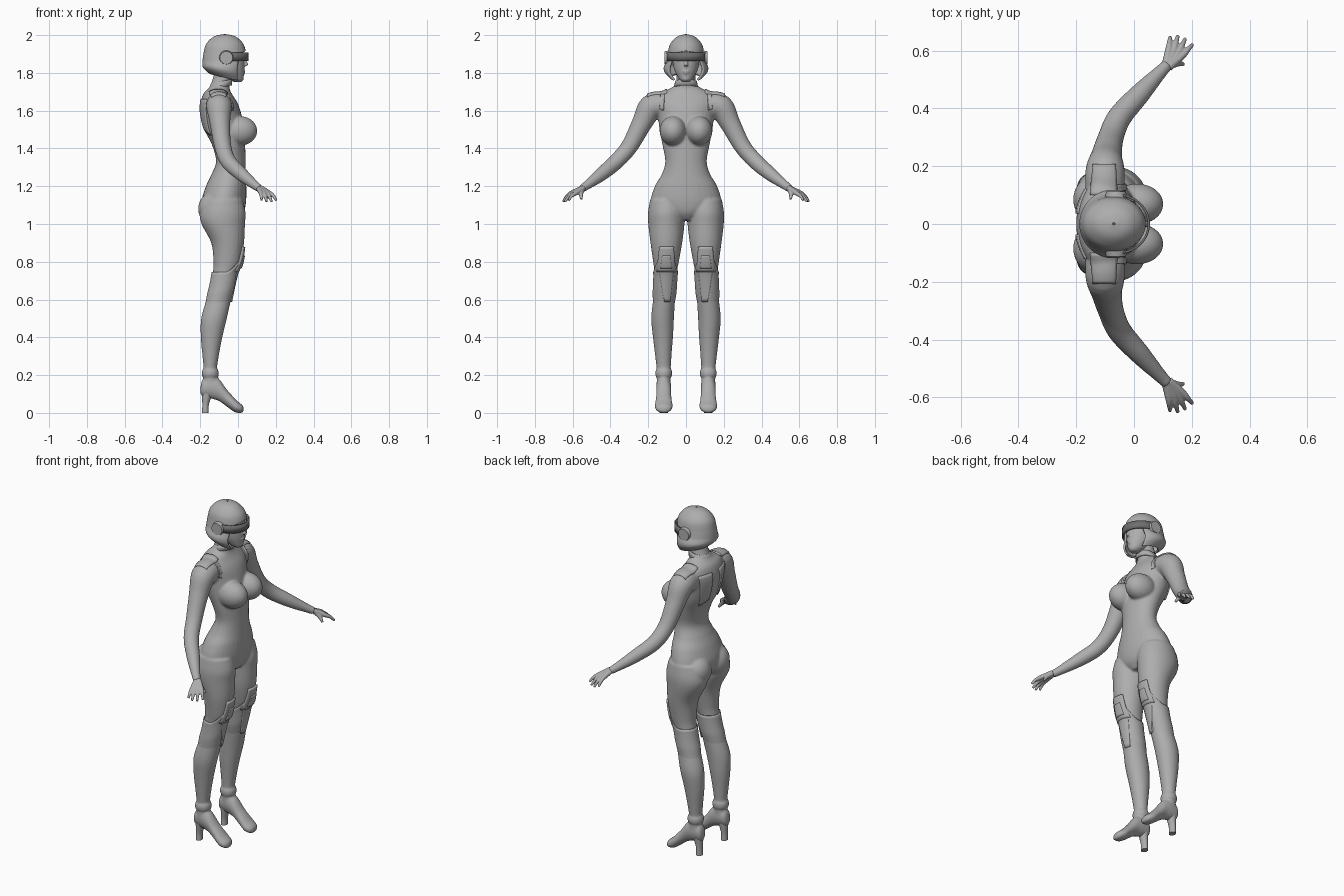
import bpy, bmesh
from math import sin, cos, pi, radians
from mathutils import Vector, Matrix
from mathutils.bvhtree import BVHTree

if "Cube" in bpy.data.objects:
    bpy.data.objects.remove(bpy.data.objects["Cube"], do_unlink=True)


def material(name, value):
    m = bpy.data.materials.new(name)
    m.use_nodes = True
    col = (value, value, value, 1)
    m.diffuse_color = col
    m.node_tree.nodes["Principled BSDF"].inputs["Base Color"].default_value = col
    return m


GREY = material("body grey", 0.42)
DARK = material("visor dark grey", 0.16)
SIDES = (1, -1)


def finish(name, bm, mat=GREY, voxel=0, smooth=0, thick=0):
    bmesh.ops.recalc_face_normals(bm, faces=bm.faces)
    me = bpy.data.meshes.new(name)
    bm.to_mesh(me)
    bm.free()
    ob = bpy.data.objects.new(name, me)
    bpy.context.collection.objects.link(ob)
    me.materials.append(mat)
    if voxel:
        r = ob.modifiers.new("fuse", 'REMESH')
        r.mode, r.voxel_size, r.use_smooth_shade = 'VOXEL', voxel, True
        s = ob.modifiers.new("soften", 'SMOOTH')
        s.factor, s.iterations = 0.5, smooth
    if thick:
        s = ob.modifiers.new("thickness", 'SOLIDIFY')
        s.thickness, s.offset = thick, 0
    bpy.ops.object.select_all(action='DESELECT')
    ob.select_set(True)
    bpy.context.view_layer.objects.active = ob
    if voxel:
        bpy.ops.object.shade_smooth()
    else:
        bpy.ops.object.shade_smooth_by_angle(angle=radians(40))
    return ob


def dense(keys, n=6):
    """Smooth curve through the key tuples."""
    out = []
    for i in range(len(keys) - 1):
        a, b = keys[max(i - 1, 0)], keys[i]
        c, d = keys[i + 1], keys[min(i + 2, len(keys) - 1)]
        for k in range(n):
            t = k / n
            out.append(tuple(0.5 * (2*q + (r - p)*t + (2*p - 5*q + 4*r - s)*t*t
                                    + (3*q - p - 3*r + s)*t**3)
                             for p, q, r, s in zip(a, b, c, d)))
    return out + [tuple(keys[-1])]


def grid(bm, rows, wrap=True, caps=True):
    vs = [[bm.verts.new(p) for p in row] for row in rows]
    n = len(vs[0])
    for a, b in zip(vs, vs[1:]):
        for i in range(n if wrap else n - 1):
            j = (i + 1) % n
            bm.faces.new((a[i], a[j], b[j], b[i]))
    if caps:
        bm.faces.new(vs[0][::-1])
        bm.faces.new(vs[-1])


def loft(bm, keys, side=1, n=32):
    """Stack of ellipses, keys are (z, cx, cy, rx, ry)."""
    grid(bm, [[(cx + rx*cos(2*pi*i/n), side*(cy + ry*sin(2*pi*i/n)), z) for i in range(n)]
              for z, cx, cy, rx, ry in dense(keys)])


def tube(bm, keys, side=1, n=20):
    """Round limb, keys are (x, y, z, radius)."""
    pts = dense(keys)
    rows = []
    for i, (x, y, z, r) in enumerate(pts):
        t = Vector(pts[min(i+1, len(pts)-1)][:3]) - Vector(pts[max(i-1, 0)][:3])
        q = t.to_track_quat('Z', 'Y')
        ring = [Vector((x, y, z)) + q @ Vector((r*cos(2*pi*k/n), r*sin(2*pi*k/n), 0)) for k in range(n)]
        rows.append([(p.x, p.y*side, p.z) for p in ring])
    grid(bm, rows)


def ball(bm, center, radii):
    bmesh.ops.create_uvsphere(bm, u_segments=28, v_segments=18, radius=1,
                              matrix=Matrix.Translation(center) @ Matrix.Diagonal((*radii, 1)))


# Body: torso, bust, hips, legs, feet and arms fused into one skin
TORSO = [(1.02, -.07, .07, .06), (1.06, -.075, .105, .14), (1.12, -.075, .118, .185),
         (1.2, -.063, .107, .165), (1.26, -.05, .092, .13), (1.33, -.038, .078, .11),
         (1.42, -.05, .088, .125), (1.5, -.073, .106, .14), (1.58, -.09, .108, .15),
         (1.64, -.1, .098, .16), (1.69, -.108, .075, .14), (1.72, -.1, .055, .08),
         (1.75, -.09, .05, .054), (1.82, -.07, .05, .05)]
LEG = [(.15, -.145, .118, .042, .038), (.22, -.147, .118, .035, .037), (.3, -.145, .12, .043, .043),
       (.4, -.14, .122, .057, .053), (.5, -.127, .124, .068, .06), (.6, -.102, .116, .065, .058),
       (.66, -.087, .112, .062, .057), (.74, -.07, .108, .064, .059), (.8, -.057, .106, .073, .068),
       (.9, -.055, .104, .087, .084), (1.0, -.078, .104, .115, .096), (1.06, -.08, .104, .12, .097),
       (1.13, -.075, .1, .1, .09)]
SHOE = [(-.198, .1, .14, .015), (-.185, .085, .18, .032), (-.14, .075, .2, .039), (-.1, .062, .18, .039),
        (-.06, .034, .125, .041), (-.02, .005, .08, .047), (0, 0, .06, .046), (.018, 0, .046, .038),
        (.029, .004, .034, .018)]
ARM = [(-.1, .12, 1.63, .068), (-.1, .185, 1.617, .068), (-.095, .235, 1.53, .054),
       (-.08, .3, 1.41, .045), (-.05, .37, 1.33, .042), (.02, .45, 1.262, .036),
       (.09, .525, 1.205, .024), (.115, .55, 1.187, .021)]
bm = bmesh.new()
loft(bm, [(z, cx, 0, rx, ry) for z, cx, rx, ry in TORSO])
for s in SIDES:
    ball(bm, (.01, s*.069, 1.493), (.092, .071, .078))
    ball(bm, (-.13, s*.085, 1.08), (.081, .085, .09))
    loft(bm, LEG, s)
    loft(bm, [(.185, -.147, .118, .03, .03), (.195, -.147, .118, .044, .043),
              (.225, -.147, .118, .043, .043), (.237, -.147, .118, .03, .03)], s)
    grid(bm, [[(x, s*.118 + w*cos(2*pi*i/24), (lo+hi)/2 + (hi-lo)/2*sin(2*pi*i/24)) for i in range(24)]
              for x, lo, hi, w in dense(SHOE)])
    tube(bm, ARM, s)
body = finish("body", bm, voxel=.006, smooth=7)

# Hands: palm and fingers from overlapping tubes
bm = bmesh.new()
TIPS = [(.125, .648, 1.125), (.152, .652, 1.118), (.178, .642, 1.117), (.203, .622, 1.125)]
for s in SIDES:
    for i, tip in enumerate(TIPS):
        k = Vector((.12, .602, 1.167)).lerp(Vector((.168, .584, 1.163)), i/3)
        m = k.lerp(Vector(tip), .55) + Vector((0, 0, .007))
        tube(bm, [(.108 + .004*i, .543, 1.191, .015), (*k, .0125), (*m, .0095), (*tip, .0065)], s, 12)
    tube(bm, [(.118, .545, 1.188, .014), (.148, .556, 1.162, .012), (.172, .553, 1.132, .007)], s, 12)
finish("hands", bm, voxel=.0035, smooth=3)

# Heels of the shoes
bm = bmesh.new()
for s in SIDES:
    loft(bm, [(0, -.173, .118, .018, .022), (.05, -.171, .118, .018, .022), (.12, -.16, .118, .034, .031)], s, 20)
finish("heels", bm)

# Head and face
bm = bmesh.new()
loft(bm, [(z, cx, 0, rx, ry) for z, cx, rx, ry in [
    (1.752, -.002, .02, .018), (1.765, -.01, .038, .034), (1.785, -.022, .053, .047),
    (1.81, -.035, .069, .06), (1.84, -.045, .08, .068), (1.88, -.052, .084, .072),
    (1.93, -.06, .083, .07), (1.975, -.065, .05, .045)]])
tube(bm, [(.026, 0, 1.88, .008), (.04, 0, 1.852, .01), (.046, 0, 1.838, .011)])
ball(bm, (.028, 0, 1.808), (.011, .021, .006))
ball(bm, (.026, 0, 1.798), (.011, .017, .006))
ball(bm, (.014, 0, 1.769), (.017, .02, .013))
finish("head", bm, voxel=.004, smooth=4)

# Bobbed helmet, open around the face
HELMET = [(2.0, -.07, .004, .004), (1.992, -.07, .045, .036), (1.975, -.07, .073, .06),
          (1.945, -.07, .097, .082), (1.9, -.07, .108, .092), (1.86, -.072, .111, .1),
          (1.82, -.075, .108, .113), (1.79, -.07, .1, .107), (1.755, -.06, .085, .08)]
rows = []
for z, cx, rx, ry in dense(HELMET):
    gap = radians(50) * min(1, max(0, (1.915 - z) / .012))
    row = []
    for i in range(49):
        a = gap + (2*pi - 2*gap) * i / 48
        lift = .04 * (1 - cos(a)) / 2 * max(0, (1.86 - z) / .1)
        row.append((cx + rx*cos(a), ry*sin(a), z + lift))
    rows.append(row)
bm = bmesh.new()
grid(bm, rows, wrap=False, caps=False)
bmesh.ops.remove_doubles(bm, verts=bm.verts, dist=.0002)
finish("helmet", bm, thick=.01)

# Visor band and ear discs
bm = bmesh.new()
grid(bm, [[(-.055 + .106*cos(a), .1*sin(a), z) for a in [radians(-85 + 170*i/32) for i in range(33)]]
          for z in (1.863, 1.908)], wrap=False, caps=False)
finish("visor", bm, DARK, thick=.008)
bm = bmesh.new()
for s in SIDES:
    bmesh.ops.create_cone(bm, cap_ends=True, segments=32, radius1=.04, radius2=.034, depth=.026,
                          matrix=Matrix.Translation((-.062, s*.1, 1.88)) @ Matrix.Rotation(-s*pi/2, 4, 'X'))
finish("ear_discs", bm)

# Collar around the neck
bm = bmesh.new()
grid(bm, [[(cx + r*cos(a), (r + .002)*sin(a), z + .012*cos(a)) for a in [2*pi*i/32 for i in range(32)]]
          for z, cx, r in ((1.722, -.096, .062), (1.74, -.09, .055), (1.755, -.087, .054))], caps=False)
finish("collar", bm, thick=.006)

# Boot cuffs, rising toward the knee
legs = dense(LEG)


def leg_at(z):
    for a, b in zip(legs, legs[1:]):
        if a[0] <= z <= b[0]:
            t = (z - a[0]) / (b[0] - a[0])
            return [p + (q - p)*t for p, q in zip(a, b)]


bm = bmesh.new()
for s in SIDES:
    rows = []
    for k in range(13):
        row = []
        for i in range(40):
            a = 2*pi*i/40
            top = .745 + .09*max(0, cos(a))**2
            z, cx, cy, rx, ry = leg_at(.56 + (top - .56)*k/12)
            off = -.006 + .01*min(1, k/5)
            row.append((cx + (rx + off)*cos(a), s*(cy + (ry + off)*sin(a)), z))
        rows.append(row)
    grid(bm, rows, caps=False)
finish("boot_cuffs", bm, thick=.005)

# Armour plates laid onto the body surface
surface = BVHTree.FromObject(body, bpy.context.evaluated_depsgraph_get())


def plates(name, corners, direction, thick, n=10):
    d = Vector(direction)
    bm = bmesh.new()
    for s in SIDES:
        a, b, c, e = [Vector((x, s*y, z)) for x, y, z in corners]
        rows = []
        for j in range(n + 1):
            row = []
            for i in range(n + 1):
                p = a.lerp(b, i/n).lerp(e.lerp(c, i/n), j/n)
                hit = surface.ray_cast(p, d)[0]
                row.append(hit or surface.find_nearest(p)[0])
            rows.append(row)
        grid(bm, rows, wrap=False, caps=False)
    finish(name, bm, thick=thick)


def facing(x, yz):
    return [(x, y, z) for y, z in yz]


BACKWARD, FORWARD, DOWN = (-1, 0, 0), (1, 0, 0), (0, 0, -1)
plates("knee_plates", facing(.5, [(.06, .75), (.15, .75), (.138, .88), (.068, .88)]), BACKWARD, .02)
plates("knee_inserts", facing(.5, [(.08, .77), (.13, .77), (.122, .835), (.086, .835)]), BACKWARD, .03)
plates("shin_plates", facing(.5, [(.088, .59), (.115, .59), (.14, .765), (.068, .765)]), BACKWARD, .018)
plates("chest_straps", facing(.5, [(.118, 1.6), (.14, 1.61), (.136, 1.69), (.112, 1.69)]), BACKWARD, .012)
plates("shoulder_blade_plates", facing(-.5, [(.04, 1.5), (.085, 1.47), (.12, 1.66), (.035, 1.66)]), FORWARD, .014)
plates("shoulder_caps", [(-.15, .1, 2), (-.06, .1, 2), (-.065, .205, 2), (-.14, .205, 2)], DOWN, .012)
